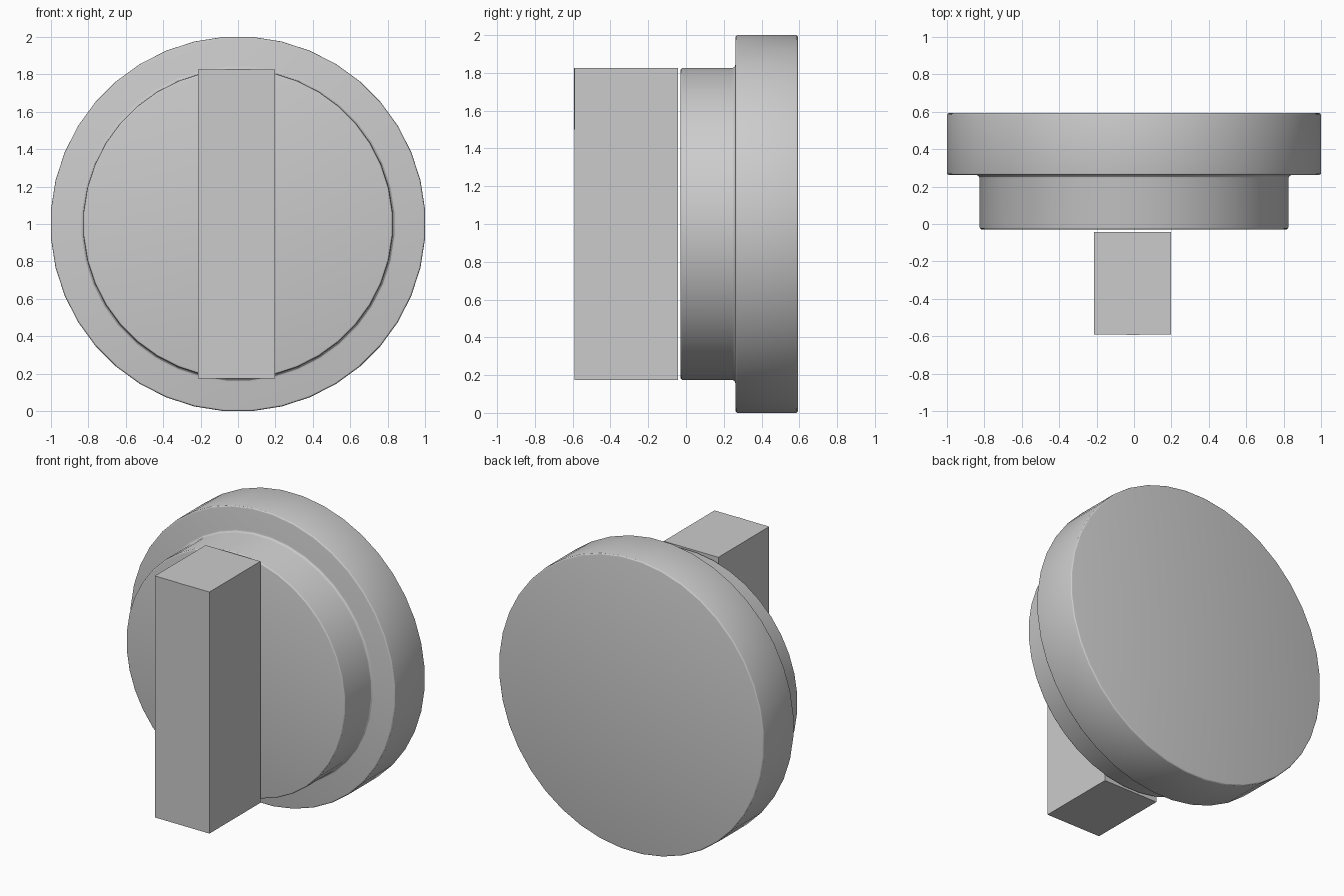
import bpy, bmesh, math
from mathutils import Vector, Matrix

cube = bpy.data.objects.get("Cube")
if cube:
    bpy.data.objects.remove(cube, do_unlink=True)

SIDES = 40
CENTRE = Vector((0, 0, 1))

grey = bpy.data.materials.new("plain_grey")
grey.use_nodes = True
colour = (0.6, 0.6, 0.6, 1)
grey.diffuse_color = colour
grey.node_tree.nodes["Principled BSDF"].inputs["Base Color"].default_value = colour


def add_object(name, bm):
    bmesh.ops.recalc_face_normals(bm, faces=bm.faces)
    mesh = bpy.data.meshes.new(name)
    bm.to_mesh(mesh)
    bm.free()
    mesh.materials.append(grey)
    obj = bpy.data.objects.new(name, mesh)
    bpy.context.collection.objects.link(obj)
    return obj


def rounded(points, radii, steps=3):
    """Profile with each inner corner replaced by a small arc."""
    out = [points[0]]
    for before, corner, after, r in zip(points, points[1:], points[2:], radii):
        c = Vector(corner)
        a = (Vector(before) - c).normalized() * r
        b = (Vector(after) - c).normalized() * r
        for i in range(steps + 1):
            t = math.pi / 2 * i / steps
            out.append(tuple(c + a * (1 - math.sin(t)) + b * (1 - math.cos(t))))
    return out + [points[-1]]


def lathe(name, profile):
    """Turn a (radius, y) profile about the y axis."""
    bm = bmesh.new()
    half = math.pi / SIDES
    turn = Matrix.Rotation(half, 3, 'Y')
    verts = [bm.verts.new(CENTRE + turn @ Vector((r, y, 0))) for r, y in profile]
    edges = [bm.edges.new(pair) for pair in zip(verts, verts[1:])]
    bmesh.ops.spin(bm, geom=verts + edges, cent=CENTRE, axis=(0, 1, 0),
                   angle=2 * math.pi, steps=SIDES, use_merge=True)
    bmesh.ops.remove_doubles(bm, verts=bm.verts, dist=0.0005)
    obj = add_object(name, bm)
    bpy.ops.object.select_all(action='DESELECT')
    obj.select_set(True)
    bpy.context.view_layer.objects.active = obj
    bpy.ops.object.shade_smooth_by_angle(angle=math.radians(20))
    return obj


def box(name, low, high):
    low, high = Vector(low), Vector(high)
    bm = bmesh.new()
    bmesh.ops.create_cube(bm, size=1)
    bmesh.ops.scale(bm, vec=high - low, verts=bm.verts)
    bmesh.ops.translate(bm, vec=(low + high) / 2, verts=bm.verts)
    return add_object(name, bm)


# Stepped round body: wide back flange, narrower front disc, cove between them
outer = 1 / math.cos(math.pi / SIDES)
inner = 0.828
front, step, back = -0.029, 0.262, 0.593
lathe("knob_body", rounded(
    [(0, front), (inner, front), (inner, step), (outer, step), (outer, back), (0, back)],
    [0.012, 0.02, 0.012, 0.012]))

# Upright grip bar across the front
box("grip_bar", (-0.215, -0.591, 0.175), (0.198, -0.042, 1.825))

# Thin pointer plate at the top of the grip
box("pointer_mark", (-0.04, -0.593, 1.5), (0.03, -0.589, 1.825))
